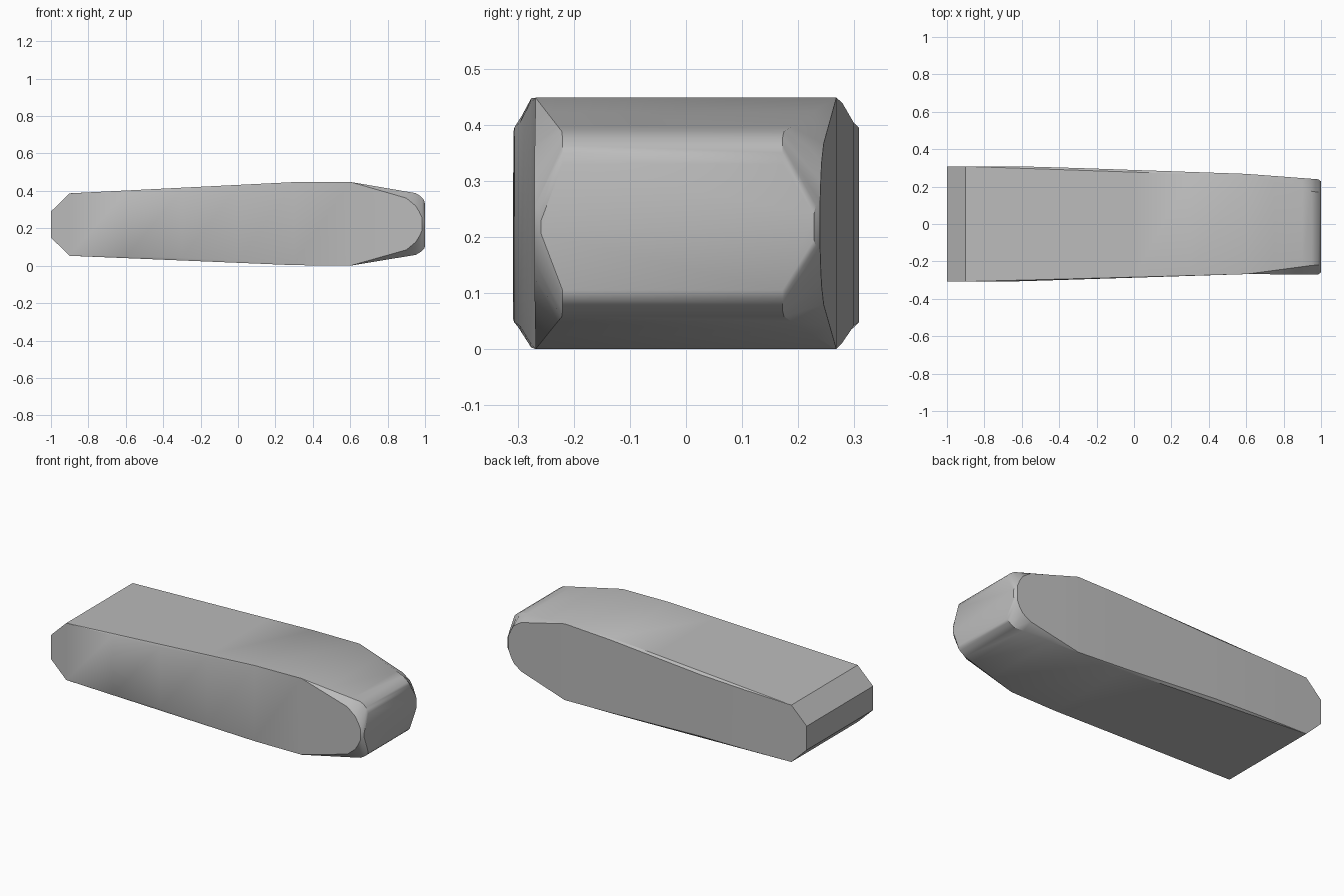
import bpy
import bmesh
import math

default_cube = bpy.data.objects.get("Cube")
if default_cube:
    bpy.data.objects.remove(default_cube, do_unlink=True)


def make_material(name, value):
    material = bpy.data.materials.new(name)
    colour = (value, value, value, 1)
    material.diffuse_color = colour
    material.use_nodes = True
    material.node_tree.nodes["Principled BSDF"].inputs["Base Color"].default_value = colour
    return material


def profile(stations, x):
    """Straight-line interpolation through (x, value) stations."""
    for (start, a), (end, b) in zip(stations, stations[1:]):
        if x <= end:
            return a + (b - a) * (x - start) / (end - start)
    return stations[-1][1]


# Height profile of the top and bottom, measured from the middle
middle = 0.225
top_line = [(-1, .29), (-.9, .387), (.3, .447), (.6, .448),
            (.95, .388), (.98, .37), (.995, .35), (1, .33)]
bottom_line = [(-1, .15), (-.9, .053), (.3, .003), (.6, 0),
               (.95, .058), (.98, .075), (.995, .09), (1, .105)]

# Width of the flat top, and of the slightly fuller side panels
top_front = [(-1, .308), (-.9, .308), (.6, .268), (.96, .22), (1, .22)]
top_back = [(-1, .308), (-.9, .308), (.3, .267), (.6, .265), (.96, .172), (1, .172)]
side_front = [(-1, .308), (-.6, .306), (.6, .268), (.985, .27), (1, .258)]
side_back = [(-1, .308), (-.55, .308), (.6, .268), (.985, .239), (1, .228)]

# How far the side panel edge drops from the top edge
drop_front = [(-1, 0), (-.9, 0), (-.3, .014), (.3, .008), (.6, 0),
              (.9, .035), (.96, .075), (.985, .11), (1, .1)]
drop_back = [(-1, 0), (-.9, 0), (-.3, .014), (.3, .008), (.6, 0),
             (.9, .03), (.96, .06), (.985, .1), (1, .09)]


def section(x):
    """Cross-section ring: front side going up, then back side going down."""
    high, low = profile(top_line, x), profile(bottom_line, x)
    ring = []
    for sign, top, side, drop in ((-1, top_front, side_front, drop_front),
                                  (1, top_back, side_back, drop_back)):
        inner, outer = sign * profile(top, x), sign * profile(side, x)
        step = profile(drop, x)
        points = [(x, inner, low), (x, outer, low + step),
                  (x, outer, high - step), (x, inner, high)]
        ring += points if sign < 0 else reversed(points)
    return ring


# Body: sections lofted from the blunt end to the rounded end
stations = [-1, -.9, -.6, -.3, 0, .3, .6, .75, .9, .95, .97, .985, .995, 1]
bm = bmesh.new()
rings = [[bm.verts.new(p) for p in section(x)] for x in stations]
for first, second in zip(rings, rings[1:]):
    count = len(first)
    for i in range(count):
        j = (i + 1) % count
        bm.faces.new((first[i], first[j], second[j], second[i]))
bm.faces.new(rings[0])
bm.faces.new(rings[-1])
bmesh.ops.remove_doubles(bm, verts=bm.verts, dist=.0005)
bmesh.ops.recalc_face_normals(bm, faces=bm.faces)

mesh = bpy.data.meshes.new("body")
bm.to_mesh(mesh)
bm.free()
mesh.materials.append(make_material("light grey", .5))
body = bpy.data.objects.new("body", mesh)
bpy.context.collection.objects.link(body)

# Soft shading on the rounded end, crisp panel edges elsewhere
bpy.ops.object.select_all(action="DESELECT")
body.select_set(True)
bpy.context.view_layer.objects.active = body
bpy.ops.object.shade_smooth_by_angle(angle=math.radians(30))
